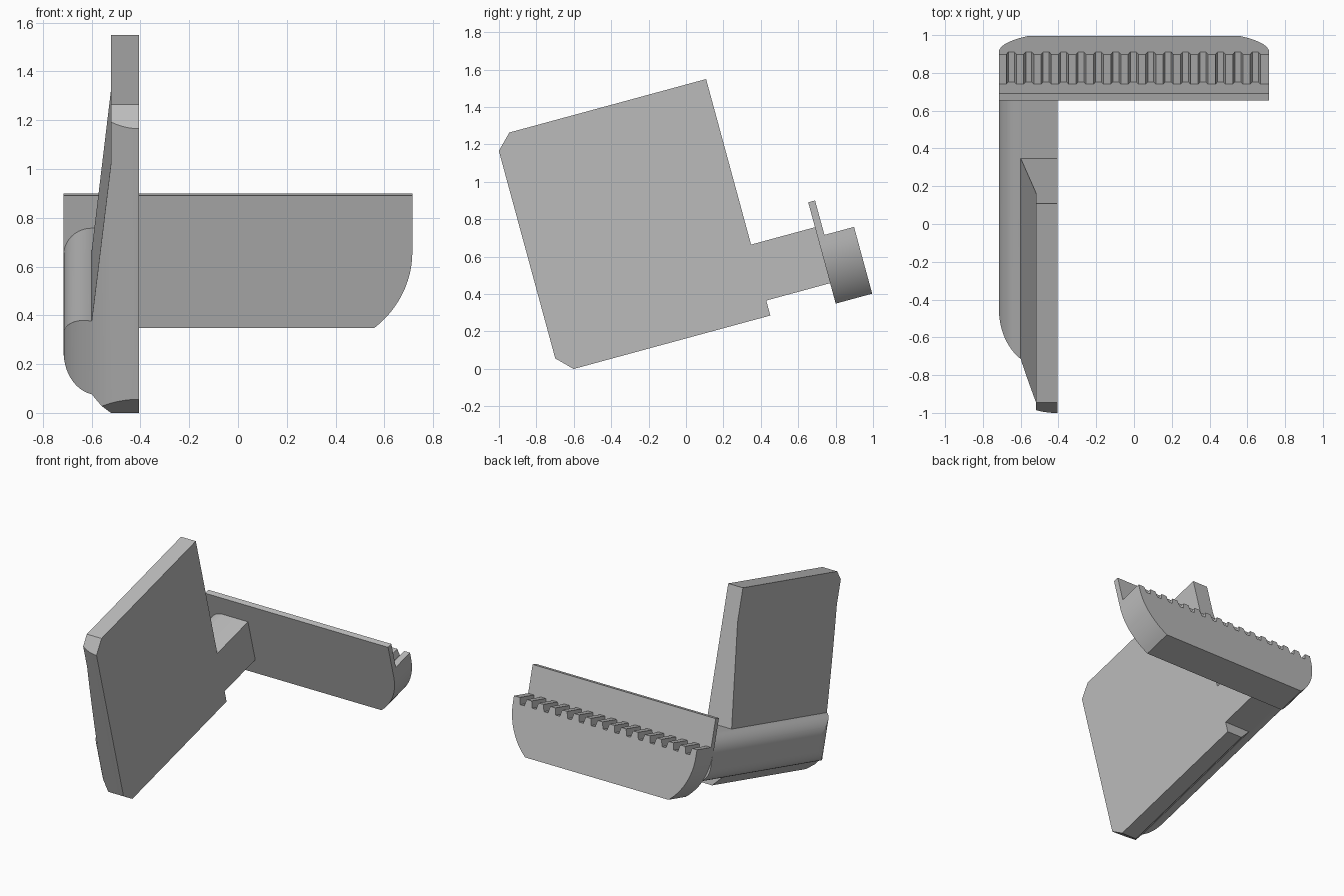
import bpy, bmesh
from math import sin, cos, pi, radians
from mathutils import Matrix, Vector

cube = bpy.data.objects.get("Cube")
if cube:
    bpy.data.objects.remove(cube, do_unlink=True)

grey = bpy.data.materials.new("plain grey")
grey.use_nodes = True
colour = (0.5, 0.5, 0.5, 1)
grey.diffuse_color = colour
grey.node_tree.nodes["Principled BSDF"].inputs["Base Color"].default_value = colour

TILT = Matrix.Rotation(radians(15.2), 4, 'X')   # everything leans back together
INNER, OUTER, SHOULDER = -0.405, -0.715, -0.60
ARM_LOW, ARM_HIGH = 0.24, 0.55
HALF = 0.715


def arc(cx, cz, r, start, end, steps):
    angles = [radians(start + (end - start) * i / steps) for i in range(steps + 1)]
    return [(cx + r * cos(a), cz + r * sin(a)) for a in angles]


def extrude(section, y0, y1):
    """Prism from an x-z section running along y."""
    bm = bmesh.new()
    face = bm.faces.new([bm.verts.new((x, y0, z)) for x, z in section])
    new = bmesh.ops.extrude_face_region(bm, geom=[face])["geom"]
    verts = [v for v in new if isinstance(v, bmesh.types.BMVert)]
    bmesh.ops.translate(bm, verts=verts, vec=(0, y1 - y0, 0))
    bmesh.ops.recalc_face_normals(bm, faces=bm.faces)
    return bm


def cut(bm, point, normal):
    """Slice away everything on the normal's side and cap the opening."""
    bmesh.ops.bisect_plane(bm, geom=bm.verts[:] + bm.edges[:] + bm.faces[:], dist=1e-5,
                           plane_co=point, plane_no=normal, clear_outer=True)
    bmesh.ops.holes_fill(bm, edges=[e for e in bm.edges if e.is_boundary])


def round_front(bm, steps=24):
    """Round the outer front corner in plan."""
    centre, r = Vector((INNER, -0.35, 0)), 0.31
    for i in range(steps):
        a = (i + 0.5) / steps * pi / 2
        n = Vector((-cos(a), -sin(a), 0))
        cut(bm, centre + n * r, n)


def finish(bm, name):
    bmesh.ops.recalc_face_normals(bm, faces=bm.faces)
    bm.transform(TILT)
    mesh = bpy.data.meshes.new(name)
    bm.to_mesh(mesh)
    bm.free()
    mesh.materials.append(grey)
    obj = bpy.data.objects.new(name, mesh)
    bpy.context.collection.objects.link(obj)
    return obj


def smooth(obj):
    bpy.ops.object.select_all(action='DESELECT')
    obj.select_set(True)
    bpy.context.view_layer.objects.active = obj
    bpy.ops.object.shade_smooth_by_angle(angle=radians(6))


# Side plate: tapered section, rounded front, two chamfered corners
LOW, HIGH, FRONT, BACK, THIN = 0.157, 1.467, -0.66, 0.51, -0.52
plate = extrude([(INNER, LOW), (THIN, LOW), (SHOULDER, ARM_LOW), (SHOULDER, ARM_HIGH),
                 (THIN, 1.24), (THIN, HIGH), (INNER, HIGH)], FRONT, BACK)
round_front(plate)
cut(plate, (0, FRONT, LOW + 0.08), (0, -1, -1))
cut(plate, (0, FRONT, HIGH - 0.08), (0, -1, 1))
side_plate = finish(plate, "side_plate")

# Arm: rounded outer edges, running from the plate's front to the rack
r = SHOULDER - OUTER
arm = extrude([(INNER, ARM_LOW), (INNER, ARM_HIGH)]
              + arc(SHOULDER, ARM_HIGH - r, r, 90, 180, 20)
              + arc(SHOULDER, ARM_LOW + r, r, 180, 270, 20), FRONT, 0.87)
round_front(arm)
arm_obj = finish(arm, "arm")

# Join the arm into the plate
join = side_plate.modifiers.new("join", 'BOOLEAN')
join.operation, join.solver, join.object = 'UNION', 'EXACT', arm_obj
bpy.context.view_layer.objects.active = side_plate
bpy.ops.object.modifier_apply(modifier="join")
bpy.data.objects.remove(arm_obj, do_unlink=True)
side_plate.name = "side_plate_and_arm"
smooth(side_plate)

# Shared lower outline of the rack, with rounded bottom corners
R, SWEEP = 0.414, 51.3
right = arc(HALF - R, 0.45, R, -SWEEP, 0, 12)
bottom = [(-x, z) for x, z in reversed(right)] + right

# Thin guard strip standing in front of the teeth
TOP = 0.688
smooth(finish(extrude(bottom + [(HALF, TOP), (-HALF, TOP)], 0.864, 0.902), "guard_strip"))

# Toothed bar: trapezoid teeth along the top edge
CREST, ROOT, COUNT = 0.497, 0.45, 15
pitch = 2 * HALF / (COUNT + 0.5)
teeth = []
for i in range(COUNT + 1):
    x = -HALF + i * pitch
    for step, z in ((0, CREST), (0.42, CREST), (0.54, ROOT + 0.002), (0.88, ROOT + 0.002)):
        if x + step * pitch < HALF - 0.002:
            teeth.append((x + step * pitch, z))
smooth(finish(extrude(bottom + [(HALF, CREST)] + teeth[::-1], 0.902, 1.066), "toothed_bar"))
